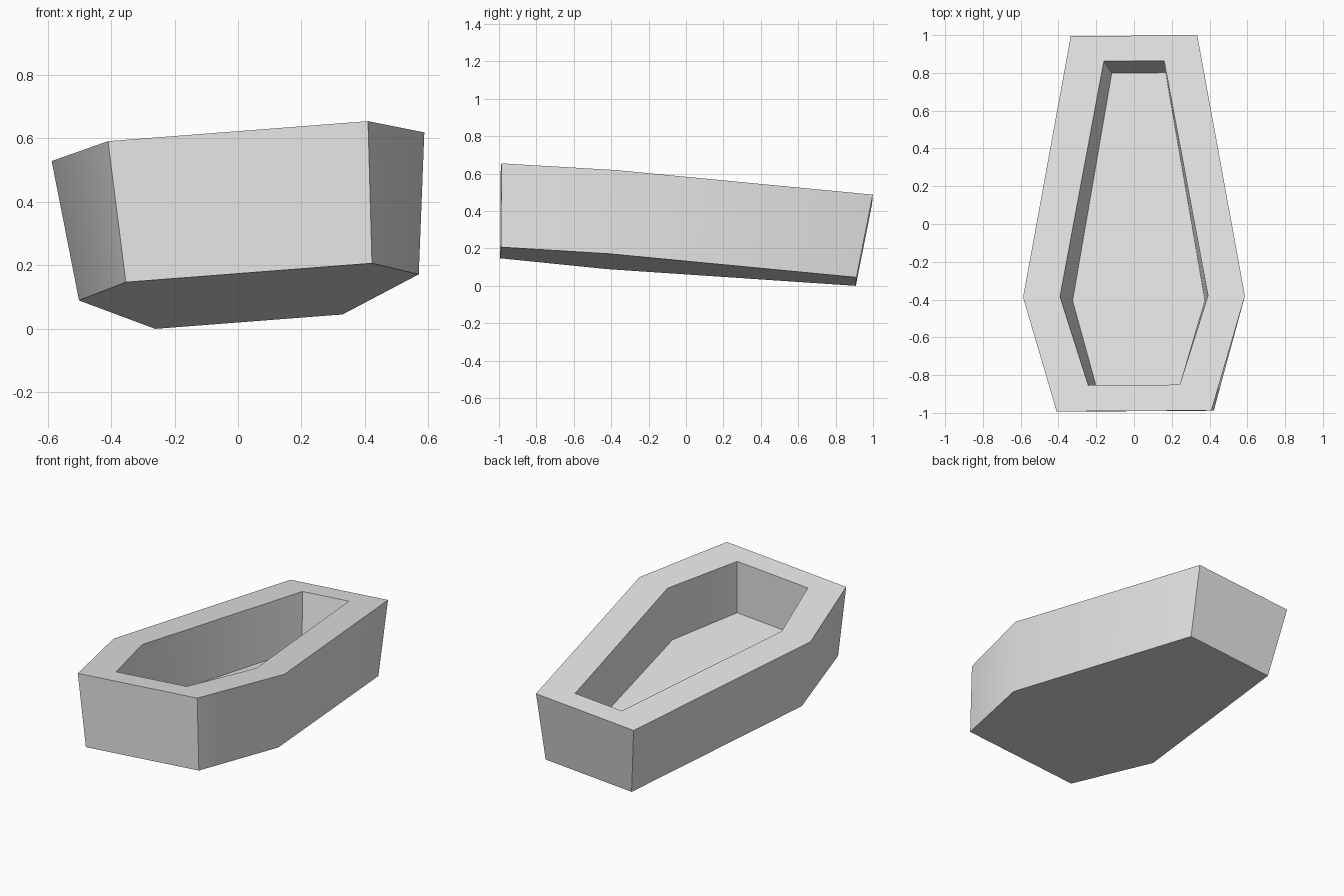
import bpy
import bmesh
import math
from mathutils import Matrix

cube = bpy.data.objects.get("Cube")
if cube:
    bpy.data.objects.remove(cube, do_unlink=True)

# Plain grey material
grey = bpy.data.materials.new("plain_grey")
grey.use_nodes = True
color = (0.8, 0.8, 0.8, 1)
grey.diffuse_color = color
grey.node_tree.nodes["Principled BSDF"].inputs["Base Color"].default_value = color

# Half outlines (half width, y) from foot to shoulder to head, each with its height
SECTIONS = [
    (-0.446, [(0.389, -0.958), (0.537, -0.386), (0.296, 0.949)]),   # outer base
    (0.0, [(0.411, -0.993), (0.589, -0.386), (0.336, 1.0)]),        # outer rim
    (0.0, [(0.243, -0.855), (0.393, -0.383), (0.16, 0.866)]),       # opening
    (-0.325, [(0.225, -0.838), (0.351, -0.379), (0.143, 0.829)]),   # inner floor
]


def add_ring(bm, height, half):
    """Mirror a half outline into a closed six-sided ring."""
    outline = half + [(-x, y) for x, y in reversed(half)]
    return [bm.verts.new((x, y, height)) for x, y in outline]


# Hollow six-sided box: outer walls, rim and inner walls lofted, then capped
bm = bmesh.new()
rings = [add_ring(bm, height, half) for height, half in SECTIONS]
for lower, upper in zip(rings, rings[1:]):
    for i in range(len(lower)):
        j = (i + 1) % len(lower)
        bm.faces.new((lower[i], lower[j], upper[j], upper[i]))
bm.faces.new(list(reversed(rings[0])))
bm.faces.new(rings[-1])
bmesh.ops.recalc_face_normals(bm, faces=bm.faces)

# Tilt the whole box sideways and lengthwise
tilt = Matrix.Rotation(-0.081, 4, "X") @ Matrix.Rotation(-0.077, 4, "Y")
bm.transform(Matrix.Translation((0, 0, 0.549)) @ tilt)
lowest = min(v.co.z for v in bm.verts)
bm.transform(Matrix.Translation((0, 0, -lowest)))

mesh = bpy.data.meshes.new("open_box")
bm.to_mesh(mesh)
bm.free()
mesh.materials.append(grey)
box = bpy.data.objects.new("open_box", mesh)
bpy.context.collection.objects.link(box)

# Soft shading across the shallow shoulder bends only
bpy.ops.object.select_all(action="DESELECT")
box.select_set(True)
bpy.context.view_layer.objects.active = box
bpy.ops.object.shade_smooth_by_angle(angle=math.radians(30))
